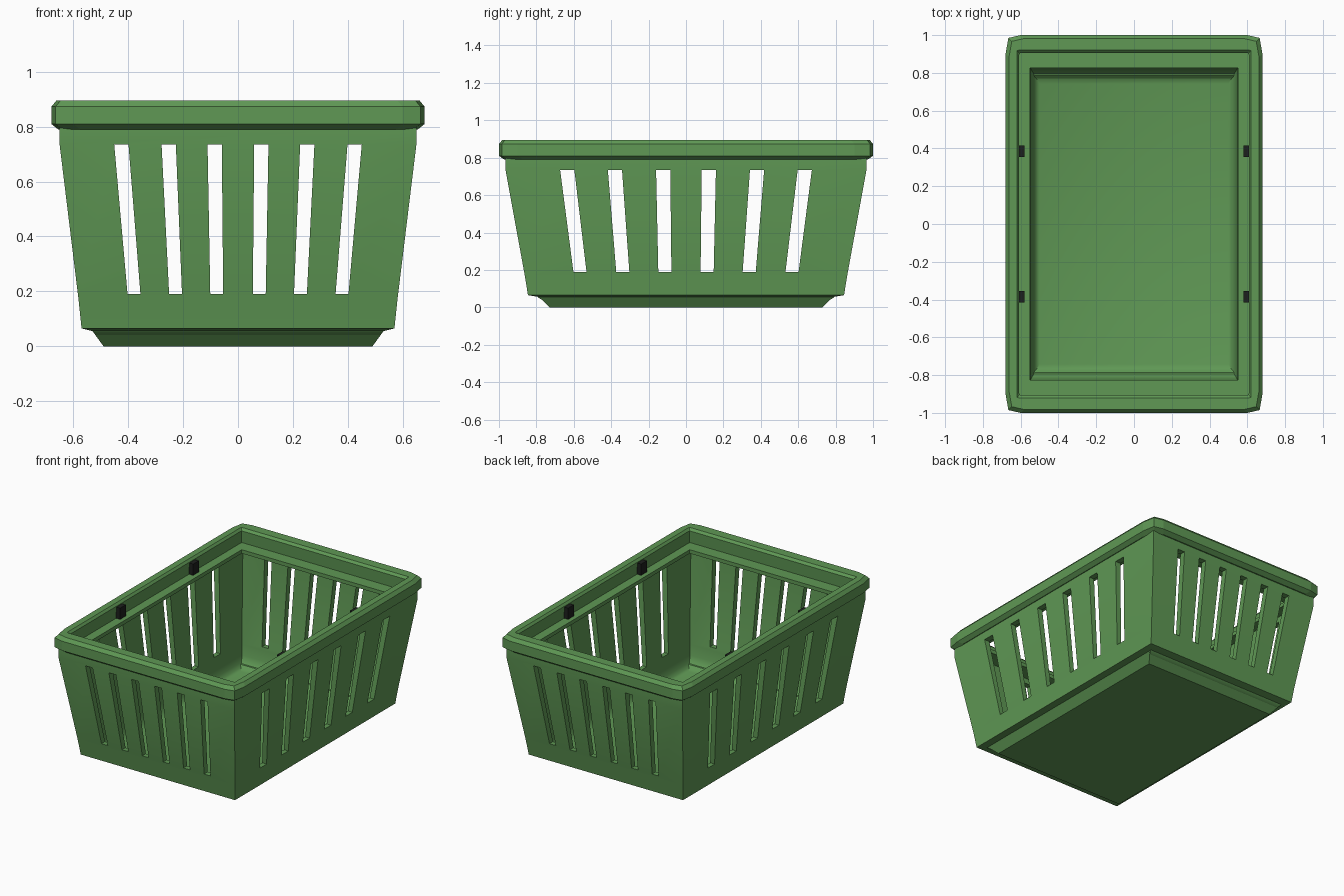
import bpy, bmesh

if "Cube" in bpy.data.objects:
    bpy.data.objects.remove(bpy.data.objects["Cube"])


def material(name, rgb):
    m = bpy.data.materials.new(name)
    m.diffuse_color = (*rgb, 1)
    m.use_nodes = True
    m.node_tree.nodes["Principled BSDF"].inputs["Base Color"].default_value = m.diffuse_color
    return m


GREEN = material("basket green", (0.115, 0.315, 0.09))
BLACK = material("clip black", (0.012, 0.014, 0.012))


def finish(name, bm, mat):
    bmesh.ops.recalc_face_normals(bm, faces=bm.faces)
    me = bpy.data.meshes.new(name)
    bm.to_mesh(me)
    bm.free()
    me.materials.append(mat)
    ob = bpy.data.objects.new(name, me)
    bpy.context.collection.objects.link(ob)
    return ob


def activate(ob):
    bpy.ops.object.select_all(action='DESELECT')
    ob.select_set(True)
    bpy.context.view_layer.objects.active = ob


def bridge(bm, a, b):
    n = len(a)
    for i in range(n):
        bm.faces.new((a[i], a[(i + 1) % n], b[(i + 1) % n], b[i]))


# Basket shell: rectangular rings (half x, half y, z) from underside to inner floor
rings = [(.49, .73, 0), (.53, .785, .055), (.57, .845, .065), (.581, .862, .17),
         (.65, .965, .735), (.65, .965, .80), (.55, .825, .80), (.55, .825, .775),
         (.612, .925, .77), (.612, .925, .735), (.549, .825, .17), (.545, .82, .10),
         (.535, .802, .062), (.52, .775, .042), (.50, .742, .032)]
bm = bmesh.new()
loops = [[bm.verts.new((sx * x, sy * y, z)) for sx, sy in ((-1, -1), (1, -1), (1, 1), (-1, 1))]
         for x, y, z in rings]
for a, b in zip(loops, loops[1:]):
    bridge(bm, a, b)
bm.faces.new(loops[0])
bm.faces.new(loops[-1])
body = finish("basket_body", bm, GREEN)


# Slots: tapered prisms fanning outwards, cut through opposite walls
def cut_slots(name, slots, top_w, low_w, along_y):
    bm = bmesh.new()
    for top, low in slots:
        for s in (-1, 1):
            prof = [(s * low - low_w / 2, .19), (s * low + low_w / 2, .19),
                    (s * top + top_w / 2, .735), (s * top - top_w / 2, .735)]
            ends = [[bm.verts.new((u, d, z) if along_y else (d, u, z)) for u, z in prof]
                    for d in (-1.3, 1.3)]
            bridge(bm, *ends)
            bm.faces.new(ends[0])
            bm.faces.new(ends[1])
    cutter = finish(name, bm, GREEN)
    cutter.hide_render = True
    activate(body)
    mod = body.modifiers.new(name, 'BOOLEAN')
    mod.operation = 'DIFFERENCE'
    mod.solver = 'EXACT'
    mod.object = cutter
    bpy.ops.object.modifier_apply(modifier=name)
    bpy.data.objects.remove(cutter)


cut_slots("front_slots", [(.085, .0775), (.2525, .2275), (.425, .379)], .052, .047, True)
cut_slots("side_slots", [(.122, .113), (.38, .338), (.635, .567)], .076, .07, False)
activate(body)
bpy.ops.object.shade_smooth_by_angle(angle=0.5)


# Rim: closed band with clipped outer corners and a square inner edge
def rim_loop(bm, x, y, z, clip):
    cx, cy, k = .08 * clip, .10 * clip, .015 * clip
    corner = [(x, y - cy), (x - k, y - k), (x - cx, y)]
    pts = []
    for sx, sy in ((1, 1), (-1, 1), (-1, -1), (1, -1)):
        q = [(sx * u, sy * v) for u, v in corner]
        pts += q if sx * sy > 0 else q[::-1]
    return [bm.verts.new((u, v, z)) for u, v in pts]


bm = bmesh.new()
profile = [(.61, .91, .79, .1), (.655, .972, .79, 1), (.68, 1.0, .81, 1), (.68, 1.0, .873, 1),
           (.662, .982, .895, 1), (.62, .92, .895, .1), (.608, .905, .88, .1)]
loops = [rim_loop(bm, *p) for p in profile]
for i, a in enumerate(loops):
    bridge(bm, a, loops[(i + 1) % len(loops)])
finish("rim", bm, GREEN)

# Four small clips standing on the inner ledge
for sx in (-1, 1):
    for sy in (-1, 1):
        bm = bmesh.new()
        bmesh.ops.create_cube(bm, size=1)
        for v in bm.verts:
            v.co = (sx * .595 + v.co.x * .03, sy * .385 + v.co.y * .06, .835 + v.co.z * .08)
        finish("clip", bm, BLACK)
